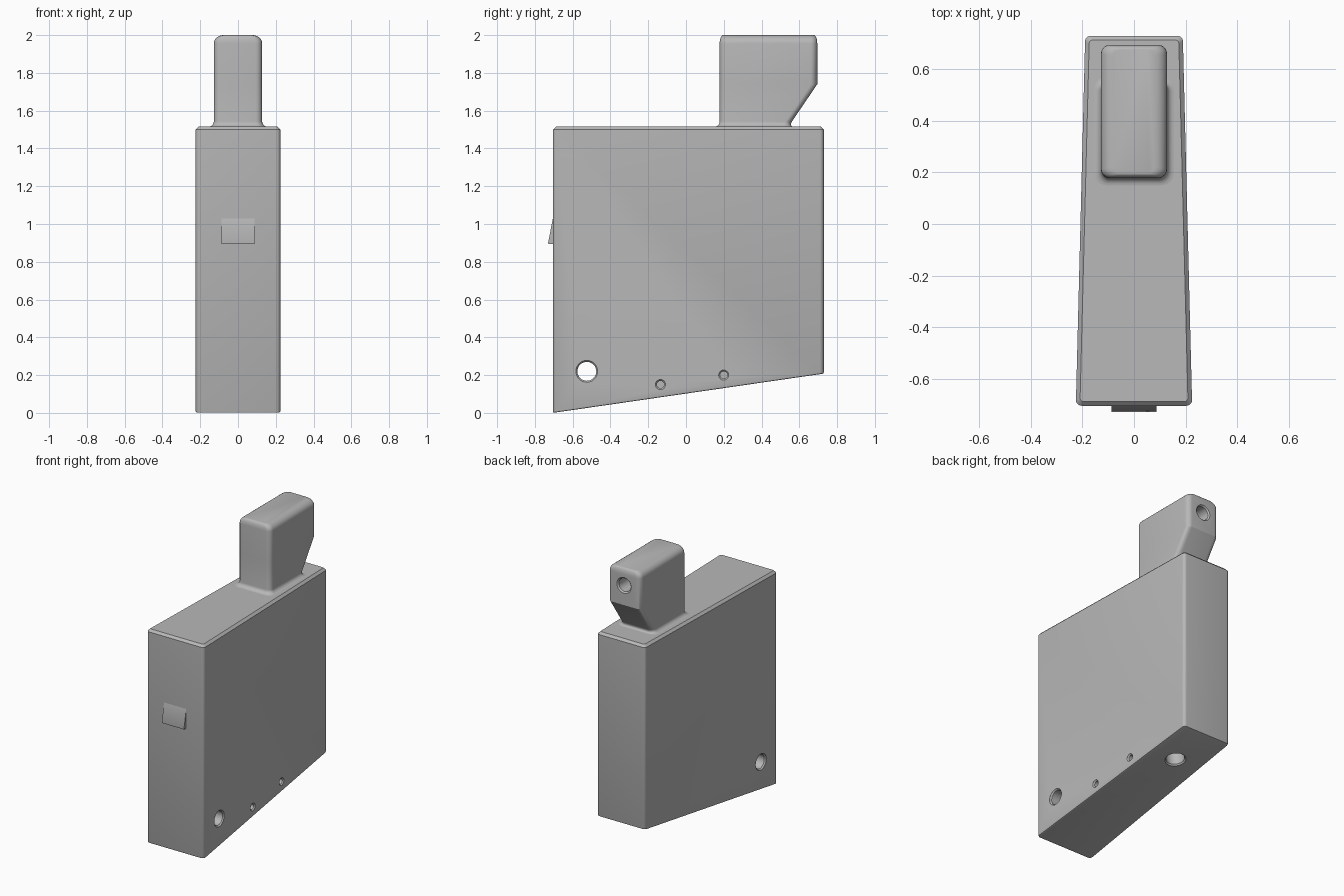
import bpy, bmesh
from math import sin, cos, pi, radians
from mathutils import Vector

if "Cube" in bpy.data.objects:
    bpy.data.objects.remove(bpy.data.objects["Cube"], do_unlink=True)

grey = bpy.data.materials.new("plain_grey")
grey.use_nodes = True
grey.diffuse_color = (0.48, 0.48, 0.48, 1)
grey.node_tree.nodes["Principled BSDF"].inputs["Base Color"].default_value = grey.diffuse_color

FRONT, BACK, TOP = -0.705, 0.73, 1.515


def half_width(y):
    return 0.225 - 0.0245 * (y - FRONT)


def bottom(y):
    return 0.145 * (y - FRONT)


def make_object(name, bm):
    bmesh.ops.recalc_face_normals(bm, faces=bm.faces)
    mesh = bpy.data.meshes.new(name)
    bm.to_mesh(mesh)
    bm.free()
    mesh.materials.append(grey)
    obj = bpy.data.objects.new(name, mesh)
    bpy.context.collection.objects.link(obj)
    return obj


def rounded_ring(front, back, w_front, w_back, r, height, steps=6):
    """Rounded four-sided outline; height is a function of y."""
    corners = [(w_back, back, 1, 1), (-w_back, back, -1, 1),
               (-w_front, front, -1, -1), (w_front, front, 1, -1)]
    ring = []
    for i, (x, y, sx, sy) in enumerate(corners):
        for k in range(steps + 1):
            a = pi / 2 * (i + k / steps)
            px, py = x - sx * r + r * cos(a), y - sy * r + r * sin(a)
            ring.append((px, py, height(py)))
    return ring


def loft(name, rings):
    bm = bmesh.new()
    loops = [[bm.verts.new(p) for p in ring] for ring in rings]
    n = len(loops[0])
    for lo, hi in zip(loops, loops[1:]):
        for i in range(n):
            j = (i + 1) % n
            bm.faces.new((lo[i], lo[j], hi[j], hi[i]))
    bm.faces.new(loops[0][::-1])
    bm.faces.new(loops[-1])
    return make_object(name, bm)


def drill(target, start, direction, profile, sides=40):
    """Cut a turned profile of (depth, radius) pairs into the target."""
    turn = Vector(direction).to_track_quat('Z', 'Y')
    rings = [[Vector(start) + turn @ Vector((r * cos(2 * pi * i / sides),
              r * sin(2 * pi * i / sides), d)) for i in range(sides)] for d, r in profile]
    cutter = loft("hole_cutter", rings)
    cutter.hide_render = True
    mod = target.modifiers.new("hole", 'BOOLEAN')
    mod.operation, mod.solver, mod.object = 'DIFFERENCE', 'EXACT', cutter
    bpy.ops.object.select_all(action='DESELECT')
    bpy.context.view_layer.objects.active = target
    target.select_set(True)
    bpy.ops.object.modifier_apply(modifier=mod.name)
    bpy.data.objects.remove(cutter, do_unlink=True)


def blind(r, depth, rim=0.009):
    return [(-0.03, r + rim), (0.0, r + rim), (rim, r), (depth, r)]


# Tapered body with sloping underside, softened bottom rim and chamfered top
def body_ring(inset, height):
    return rounded_ring(FRONT + inset, BACK - inset, half_width(FRONT) - inset,
                        half_width(BACK) - inset, 0.022 - inset / 2, height)


body = loft("body", [
    body_ring(0.008, bottom),
    body_ring(0.002, lambda y: bottom(y) + 0.002),
    body_ring(0.0, lambda y: bottom(y) + 0.008),
    body_ring(0.0, lambda y: TOP - 0.016),
    body_ring(0.016, lambda y: TOP)])

# Through hole at the front lower corner, rims on both sides
hy = -0.525
w = half_width(hy)
drill(body, (0, hy, 0.22), (1, 0, 0),
      [(-w - 0.03, 0.058), (-w, 0.058), (-w + 0.009, 0.05),
       (w - 0.009, 0.05), (w, 0.058), (w + 0.03, 0.058)])

# Two small blind holes on the left side
for y, z in ((-0.135, 0.15), (0.2, 0.2)):
    drill(body, (half_width(y), y, z), (-1, 0, 0), blind(0.019, 0.1, 0.008))

# Socket in the sloping underside
drill(body, (0, 0.416, bottom(0.416)), (0, -0.145, 1), blind(0.06, 0.25))


# Neck block: flared base, undercut back, rounded top
def neck_ring(z, grow=0.0, dx=0.0, dy=0.0):
    back = 0.695 - 0.68 * max(0, 1.74 - z)
    hw = 0.128 + grow - dx
    return rounded_ring(0.178 - grow + dy, back + grow - dy, hw, hw,
                        0.035 + grow / 2 - dy / 2, lambda y: z)


flare, steps = 0.028, 6
rings = [neck_ring(TOP - 0.01, flare)]
for k in range(steps + 1):
    a = pi / 2 * k / steps
    rings.append(neck_ring(TOP + flare * (1 - cos(a)), flare * (1 - sin(a))))
rings.append(neck_ring(1.74))
rx, ry = 0.05, 0.018
for k in range(steps + 1):
    a = pi / 2 * k / steps
    rings.append(neck_ring(2.0 - 0.045 * (1 - sin(a)),
                           dx=rx * (1 - cos(a)), dy=ry * (1 - cos(a))))
neck = loft("neck_block", rings)
drill(neck, (0, 0.695, 1.88), (0, -1, 0), blind(0.047, 0.25))

# Wedge-shaped thumb catch on the front
bm = bmesh.new()
outline = [(FRONT + 0.01, 1.03), (FRONT, 1.03), (-0.73, 0.9),
           (-0.728, 0.893), (FRONT + 0.01, 0.893)]
sides = [[bm.verts.new((x, y, z)) for y, z in outline] for x in (-0.087, 0.087)]
for i in range(len(outline)):
    j = (i + 1) % len(outline)
    bm.faces.new((sides[0][i], sides[0][j], sides[1][j], sides[1][i]))
for s in sides:
    bm.faces.new(s)
catch = make_object("front_catch", bm)

# Smooth the rounded edges and keep the corners crisp
bpy.ops.object.select_all(action='DESELECT')
for obj in (body, neck, catch):
    obj.select_set(True)
bpy.context.view_layer.objects.active = body
bpy.ops.object.shade_smooth_by_angle(angle=radians(28))
